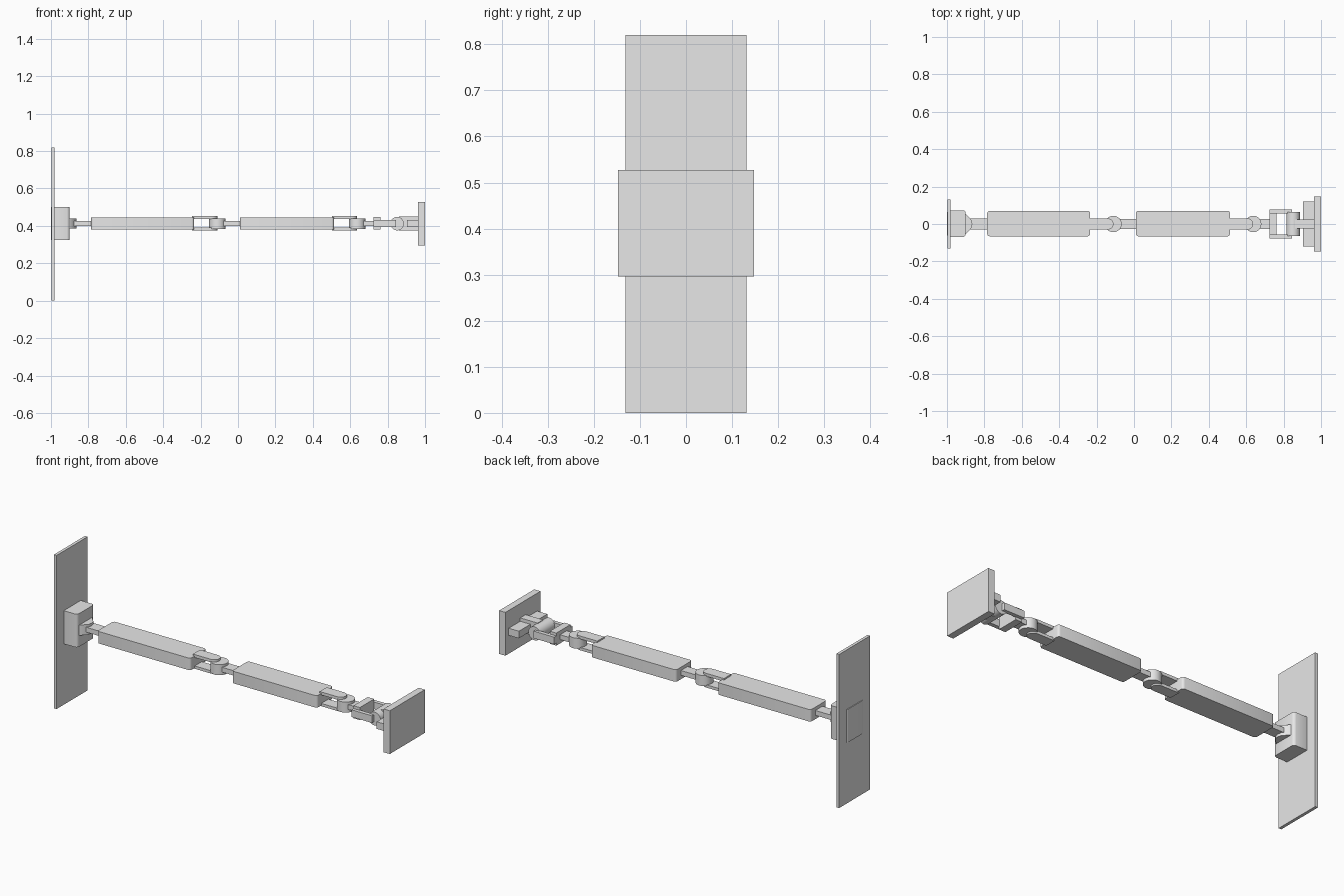
import bpy, bmesh, math
from mathutils import Matrix

if "Cube" in bpy.data.objects:
    bpy.data.objects.remove(bpy.data.objects["Cube"])

grey = bpy.data.materials.new("light_grey")
grey.diffuse_color = (0.8, 0.8, 0.8, 1)
grey.use_nodes = True
grey.node_tree.nodes["Principled BSDF"].inputs["Base Color"].default_value = grey.diffuse_color
ZC = 0.412  # height of the arm's axis


def finish(name, bm):
    bmesh.ops.recalc_face_normals(bm, faces=bm.faces[:])
    me = bpy.data.meshes.new(name)
    bm.to_mesh(me)
    bm.free()
    me.materials.append(grey)
    ob = bpy.data.objects.new(name, me)
    bpy.context.collection.objects.link(ob)
    bpy.context.view_layer.objects.active = ob
    for o in bpy.context.selected_objects:
        o.select_set(False)
    ob.select_set(True)
    bpy.ops.object.shade_smooth_by_angle(angle=math.radians(35))
    return ob


def box(name, x, y, z, bevel=0.0):
    """Box between limits, with optionally rounded vertical edges."""
    bm = bmesh.new()
    bmesh.ops.create_cube(bm, size=1)
    for v in bm.verts:
        for i, (lo, hi) in enumerate((x, y, z)):
            v.co[i] = lo if v.co[i] < 0 else hi
    if bevel:
        edges = [e for e in bm.edges
                 if abs(e.verts[0].co.z - e.verts[1].co.z) > 1e-4]
        bmesh.ops.bevel(bm, geom=edges, offset=bevel, segments=3,
                        profile=0.5, affect='EDGES')
    return finish(name, bm)


def pin(name, x, r, length, axis='Z'):
    """Cylindrical hinge knuckle centred on the arm axis."""
    bm = bmesh.new()
    bmesh.ops.create_cone(bm, cap_ends=True, segments=32, radius1=r,
                          radius2=r, depth=length)
    if axis == 'Y':
        bm.transform(Matrix.Rotation(math.pi / 2, 4, 'X'))
    bm.transform(Matrix.Translation((x, 0, ZC)))
    return finish(name, bm)


def slab(name, pts, z0, z1):
    """Flat outline in x and y, extruded upward."""
    bm = bmesh.new()
    f = bm.faces.new([bm.verts.new((x, y, z0)) for x, y in pts])
    new = bmesh.ops.extrude_face_region(bm, geom=[f])['geom']
    up = [v for v in new if isinstance(v, bmesh.types.BMVert)]
    bmesh.ops.translate(bm, verts=up, vec=(0, 0, z1 - z0))
    return finish(name, bm)


def tongue(name, x0, xc, r, z0, z1):
    """Strip ending in a half circle."""
    arc = [(xc + r * math.cos(a), r * math.sin(a))
           for a in (math.pi * (i / 12 - 0.5) for i in range(13))]
    return slab(name, [(x0, -r)] + arc + [(x0, r)], z0, z1)


# Base: tall plate with the shoulder block set through it
box("base_plate", (-0.996, -0.98), (-0.131, 0.131), (0, 0.82))
box("shoulder_block", (-1.0, -0.9), (-0.07, 0.073), (0.325, 0.502), 0.015)
slab("shoulder_lug", [(-0.91, -0.058), (-0.9, -0.055), (-0.868, -0.02),
                      (-0.864, 0), (-0.868, 0.02), (-0.9, 0.055),
                      (-0.91, 0.058)], 0.385, 0.44)
box("shoulder_rod", (-0.88, -0.78), (-0.03, 0.03), (0.4, 0.426))

# Two arm segments, each with a fork, a knuckle and a following rod
for part, x0, x1, hinge, rod_end in (("upper_arm", -0.785, -0.235, -0.11, 0.015),
                                     ("forearm", 0.01, 0.513, 0.637, 0.74)):
    box(part, (x0, x1), (-0.066, 0.07), (0.38, 0.444), 0.013)
    tongue(part + "_fork_top", x1 - 0.01, hinge - 0.03, 0.03, 0.436, 0.452)
    tongue(part + "_fork_bottom", x1 - 0.01, hinge - 0.03, 0.03, 0.376, 0.391)
    pin(part + "_knuckle", hinge, 0.044, 0.056)
    box(part + "_rod", (hinge, rod_end), (-0.028, 0.028), (0.4, 0.426))

# Wrist: sideways fork and knuckle
box("wrist_crosspiece", (0.724, 0.762), (-0.06, 0.06), (0.38, 0.447))
for side, s in (("left", 1), ("right", -1)):
    y = sorted((s * 0.057, s * 0.078))
    box("wrist_fork_" + side, (0.724, 0.846), y, (0.394, 0.432))
pin("wrist_knuckle", 0.851, 0.036, 0.126, 'Y')

# Hand: stem, crossbar and end plate
box("hand_stem", (0.86, 0.965), (-0.023, 0.023), (0.375, 0.45))
box("hand_crossbar", (0.903, 0.965), (-0.12, 0.12), (0.394, 0.432))
box("end_plate", (0.963, 1.0), (-0.148, 0.148), (0.296, 0.527))
